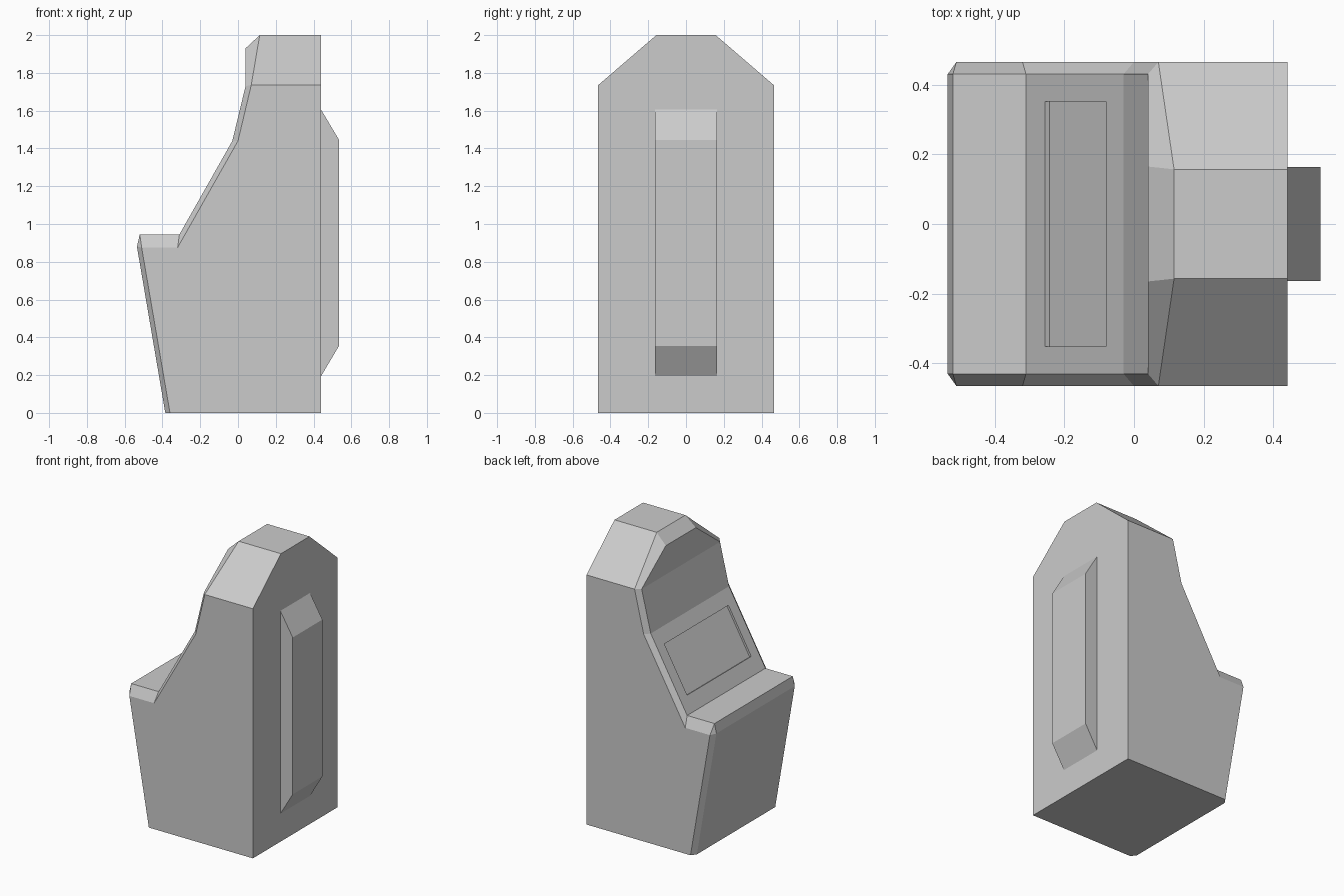
import bpy, bmesh
from mathutils import Vector

cube = bpy.data.objects.get("Cube")
if cube:
    bpy.data.objects.remove(cube, do_unlink=True)

grey = bpy.data.materials.new("plain grey")
grey.use_nodes = True
colour = (0.6, 0.6, 0.6, 1)
grey.diffuse_color = colour
grey.node_tree.nodes["Principled BSDF"].inputs["Base Color"].default_value = colour


def finish(name, bm):
    bmesh.ops.remove_doubles(bm, verts=bm.verts, dist=0.0005)
    bmesh.ops.recalc_face_normals(bm, faces=bm.faces)
    mesh = bpy.data.meshes.new(name)
    bm.to_mesh(mesh)
    bm.free()
    mesh.materials.append(grey)
    obj = bpy.data.objects.new(name, mesh)
    bpy.context.collection.objects.link(obj)
    return obj


def face(bm, *points):
    bm.faces.new([bm.verts.new(p) for p in points])


def flip(p):
    return Vector((p[0], -p[1], p[2]))


# Cabinet: outer side edge and inner bevel edge, bottom to top
W, B, T = 0.465, 0.43, 0.157
outer = [Vector(p) for p in ((-0.36, W, 0), (-0.51, W, 0.875), (-0.32, W, 0.875),
                             (0, W, 1.44), (0.07, W, 1.735), (0.115, T, 2))]
inner = [Vector(p) for p in ((-0.385, B, 0), (-0.535, B, 0.88), (-0.52, B, 0.945),
                             (-0.31, B, 0.945), (-0.03, B, 1.44), (0.04, B, 1.73),
                             (0.04, 0.165, 1.93))]
base, shoulder, crown = (Vector(p) for p in ((0.44, W, 0), (0.44, W, 1.735), (0.44, T, 2)))
rim = [outer[0], outer[1], outer[1], *outer[2:]]

bm = bmesh.new()
for side in (Vector, flip):
    def add(*points):
        face(bm, *[side(p) for p in points])
    add(base, shoulder, *reversed(outer[:5]))      # side wall
    add(shoulder, crown, outer[5], outer[4])       # sloping roof
    for i in range(len(rim) - 1):                  # bevel between side and front
        if rim[i] == rim[i + 1]:
            add(rim[i], inner[i], inner[i + 1])
        else:
            add(rim[i], inner[i], inner[i + 1], rim[i + 1])

# Front panels across the width, with the sloping one kept for the screen
for i in range(len(inner) - 1):
    a, b = inner[i], inner[i + 1]
    if i != 3:
        face(bm, a, b, flip(b), flip(a))
for a, b in ((inner[6], outer[5]), (outer[5], crown)):
    face(bm, a, b, flip(b), flip(a))
face(bm, base, shoulder, crown, flip(crown), flip(shoulder), flip(base))
face(bm, base, outer[0], inner[0], flip(inner[0]), flip(outer[0]), flip(base))

# Recessed screen in the sloping panel
low, high = inner[3], inner[4]
slope = high - low
inward = Vector((slope.z, 0, -slope.x)).normalized() * 0.014
panel = [low, high, flip(high), flip(low)]
s0, s1 = low.lerp(high, 0.196), low.lerp(high, 0.82)
s0.y = s1.y = 0.352
frame = [s0, s1, flip(s1), flip(s0)]
floor = [p + inward for p in frame]
for ring_a, ring_b in ((panel, frame), (frame, floor)):
    for i in range(4):
        j = (i + 1) % 4
        face(bm, ring_a[i], ring_a[j], ring_b[j], ring_b[i])
face(bm, *floor)
finish("cabinet", bm)

# Raised spine on the back, with sloping ends
bm = bmesh.new()
profile = [(0.42, 0.195), (0.44, 0.195), (0.535, 0.355),
           (0.535, 1.445), (0.44, 1.605), (0.42, 1.605)]
spine = bm.faces.new([bm.verts.new((x, -0.163, z)) for x, z in profile])
grown = bmesh.ops.extrude_face_region(bm, geom=[spine])["geom"]
bmesh.ops.translate(bm, vec=(0, 0.326, 0),
                    verts=[v for v in grown if isinstance(v, bmesh.types.BMVert)])
finish("back_spine", bm)
